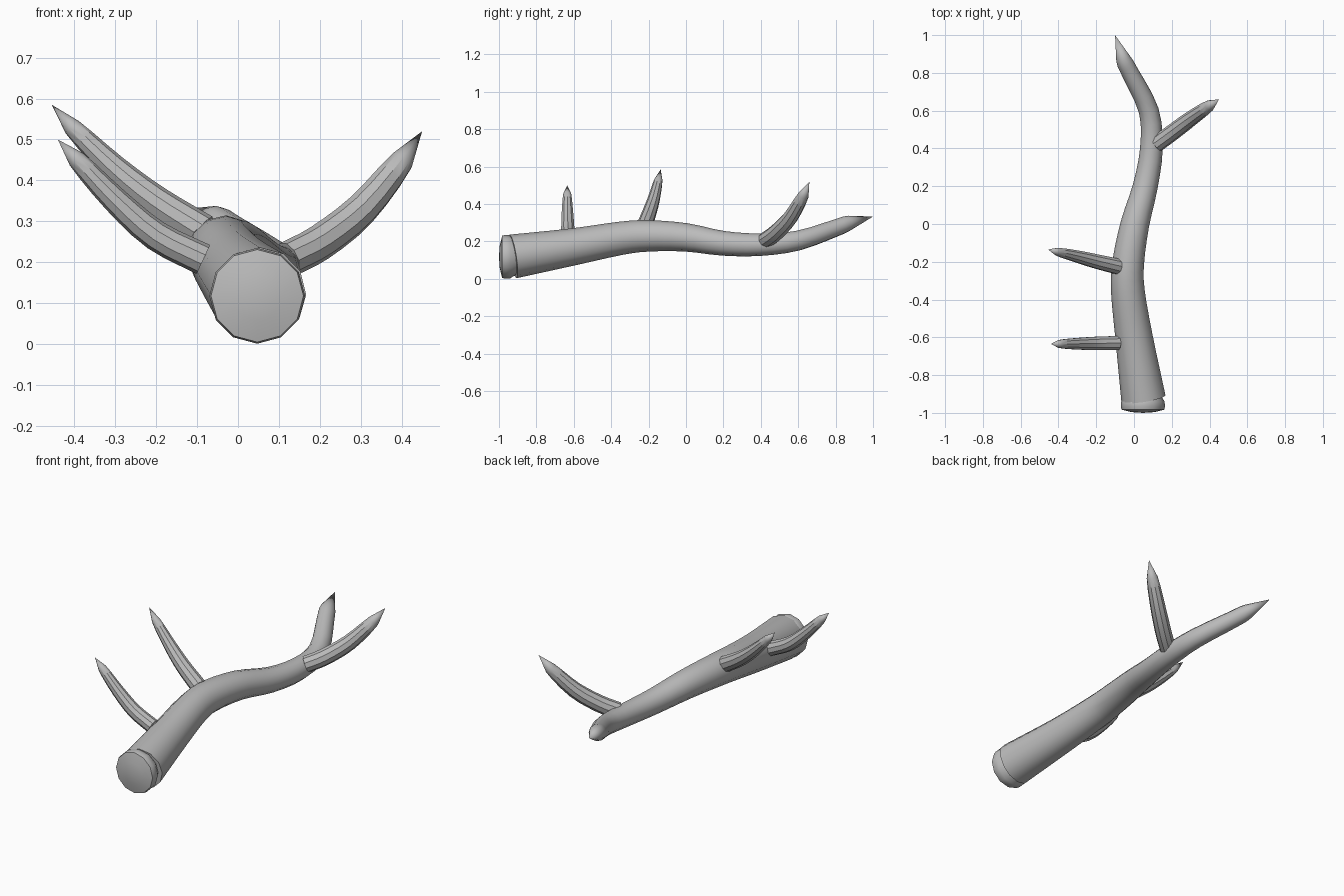
import bpy, bmesh, math
from mathutils import Vector

if "Cube" in bpy.data.objects:
    bpy.data.objects.remove(bpy.data.objects["Cube"])

bone = bpy.data.materials.new("bone grey")
bone.diffuse_color = (0.5, 0.5, 0.5, 1)
bone.use_nodes = True
bone.node_tree.nodes["Principled BSDF"].inputs["Base Color"].default_value = bone.diffuse_color


def spline(pts, steps):
    """Catmull-Rom through (x, y, z, radius) points; the last span stays a straight cone."""
    p = [Vector(q) for q in pts]
    body = [p[0] * 2 - p[1]] + p
    out = []
    for i in range(1, len(body) - 2):
        a, b, c, d = body[i - 1:i + 3]
        for k in range(steps):
            t = k / steps
            out.append(0.5 * (2 * b + (c - a) * t + (2 * a - 5 * b + 4 * c - d) * t * t
                              + (3 * b - a - 3 * c + d) * t ** 3))
    return out + p[-2:]


def tube(name, rings, sides, angle=35):
    """Loft round rings along a path, with closed ends."""
    bm = bmesh.new()
    pos = [Vector(r[:3]) for r in rings]
    loops = []
    for i, r in enumerate(rings):
        t = (pos[min(i + 1, len(pos) - 1)] - pos[max(i - 1, 0)]).normalized()
        ref = Vector((0, 0, 1)) if abs(t.y) > 0.7 else Vector((0, 1, 0))
        if loops:
            ref = up
        side = t.cross(ref).normalized()
        up = side.cross(t).normalized()
        loops.append([bm.verts.new(pos[i] + r[3] * (side * math.cos(a) + up * math.sin(a)))
                      for a in (2 * math.pi * k / sides for k in range(sides))])
    for lo, hi in zip(loops, loops[1:]):
        for k in range(sides):
            j = (k + 1) % sides
            bm.faces.new((lo[k], lo[j], hi[j], hi[k]))
    bm.faces.new(loops[0])
    bm.faces.new(loops[-1])
    bmesh.ops.remove_doubles(bm, verts=bm.verts, dist=0.0008)
    bmesh.ops.recalc_face_normals(bm, faces=bm.faces)
    mesh = bpy.data.meshes.new(name)
    bm.to_mesh(mesh)
    bm.free()
    mesh.materials.append(bone)
    ob = bpy.data.objects.new(name, mesh)
    bpy.context.collection.objects.link(ob)
    bpy.context.view_layer.objects.active = ob
    ob.select_set(True)
    bpy.ops.object.shade_smooth_by_angle(angle=math.radians(angle))
    ob.select_set(False)
    return ob


# Main S-curved beam, ending in a point
tube("main_beam", spline([
    (0.05, -0.925, 0.12, 0.118), (0.0, -0.6, 0.172, 0.099),
    (-0.033, -0.35, 0.217, 0.089), (-0.03, -0.2, 0.23, 0.084),
    (0.005, 0.0, 0.222, 0.076), (0.06, 0.2, 0.19, 0.066),
    (0.092, 0.4, 0.183, 0.06), (0.078, 0.6, 0.205, 0.053),
    (-0.02, 0.8, 0.272, 0.046), (-0.057, 0.875, 0.3, 0.039),
    (-0.1, 1.0, 0.333, 0.0003)], 3), 12)

# Shallow domed end disc, set into the wide end of the beam
tube("end_disc", [(0.047, y, 0.118, r) for y, r in (
    (-1.0, 0.0003), (-0.996, 0.06), (-0.983, 0.113), (-0.965, 0.117),
    (-0.94, 0.115), (-0.9, 0.09))], 12)

# Curved side tines, blunt at the root and pointed at the tip
tines = {
    "front_left_tine": [(-0.085, -0.63, 0.207, 0.039), (-0.2, -0.632, 0.265, 0.037),
                        (-0.3, -0.634, 0.352, 0.032), (-0.395, -0.635, 0.452, 0.022),
                        (-0.44, -0.635, 0.5, 0.0003)],
    "middle_left_tine": [(-0.085, -0.225, 0.275, 0.043), (-0.2, -0.198, 0.348, 0.039),
                         (-0.3, -0.172, 0.428, 0.033), (-0.405, -0.147, 0.53, 0.022),
                         (-0.455, -0.135, 0.585, 0.0003)],
    "rear_right_tine": [(0.122, 0.425, 0.207, 0.044), (0.2, 0.482, 0.248, 0.044),
                        (0.3, 0.557, 0.327, 0.041), (0.4, 0.627, 0.447, 0.03),
                        (0.45, 0.66, 0.52, 0.0003)],
}
for name, pts in tines.items():
    tube(name, spline(pts, 3), 10)
